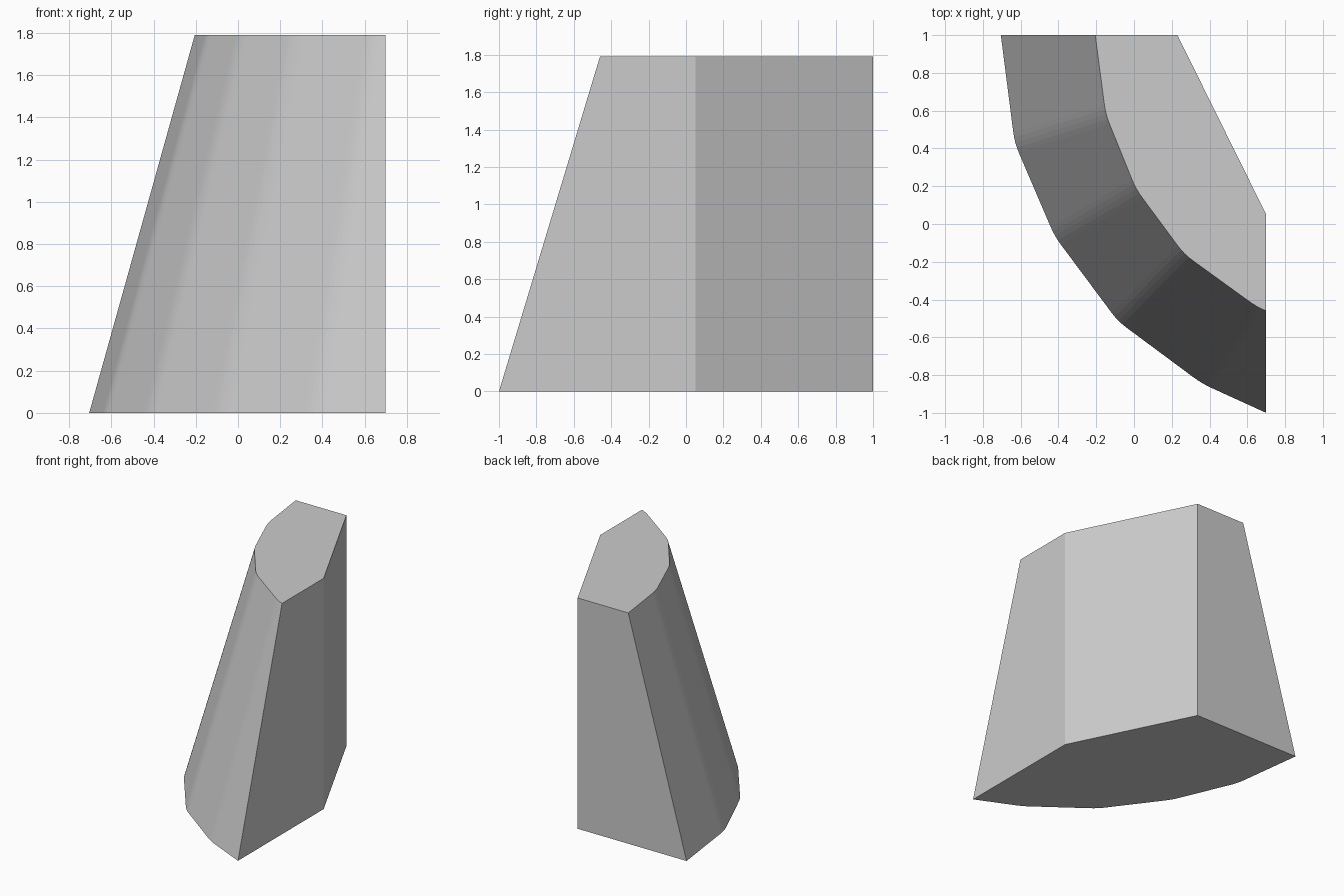
import bpy, bmesh
from mathutils import Vector

if "Cube" in bpy.data.objects:
    bpy.data.objects.remove(bpy.data.objects["Cube"])

HEIGHT = 1.79
SOFT = 0.055   # length trimmed from each side of a softened corner
STEPS = 4      # segments per softened corner

# Curved flank, from the back-left end to the front-right end
base_flank = [(-0.705, 1.0), (-0.632, 0.43), (-0.42, -0.065), (-0.085, -0.515), (0.36, -0.845), (0.70, -1.0)]
top_flank = [(-0.205, 1.0), (-0.15, 0.58), (0.01, 0.185), (0.265, -0.16), (0.645, -0.435), (0.70, -0.46)]
# Vertical back and right walls, shared by both outlines
walls = [(0.70, 0.05), (0.23, 1.0)]


def outline(flank, z):
    """Flank with softened corners, closed by the straight walls."""
    p = [Vector((x, y, z)) for x, y in flank]
    pts = [p[0]]
    for a, b, c in zip(p, p[1:], p[2:]):
        s = b + (a - b).normalized() * min(SOFT, (a - b).length * 0.45)
        e = b + (c - b).normalized() * min(SOFT, (c - b).length * 0.45)
        for i in range(STEPS + 1):
            t = i / STEPS
            pts.append(s * (1 - t) ** 2 + b * 2 * t * (1 - t) + e * t * t)
    return pts + [p[-1]] + [Vector((x, y, z)) for x, y in walls]


# Tapered block lofted from the base outline to the top outline
bm = bmesh.new()
low = [bm.verts.new(v) for v in outline(base_flank, 0)]
high = [bm.verts.new(v) for v in outline(top_flank, HEIGHT)]
bm.faces.new(low)
bm.faces.new(high)
n = len(low)
for i in range(n):
    j = (i + 1) % n
    bm.faces.new((low[i], low[j], high[j], high[i]))
bmesh.ops.recalc_face_normals(bm, faces=bm.faces)

mesh = bpy.data.meshes.new("tapered_block")
bm.to_mesh(mesh)
bm.free()
block = bpy.data.objects.new("tapered_block", mesh)
bpy.context.collection.objects.link(block)
